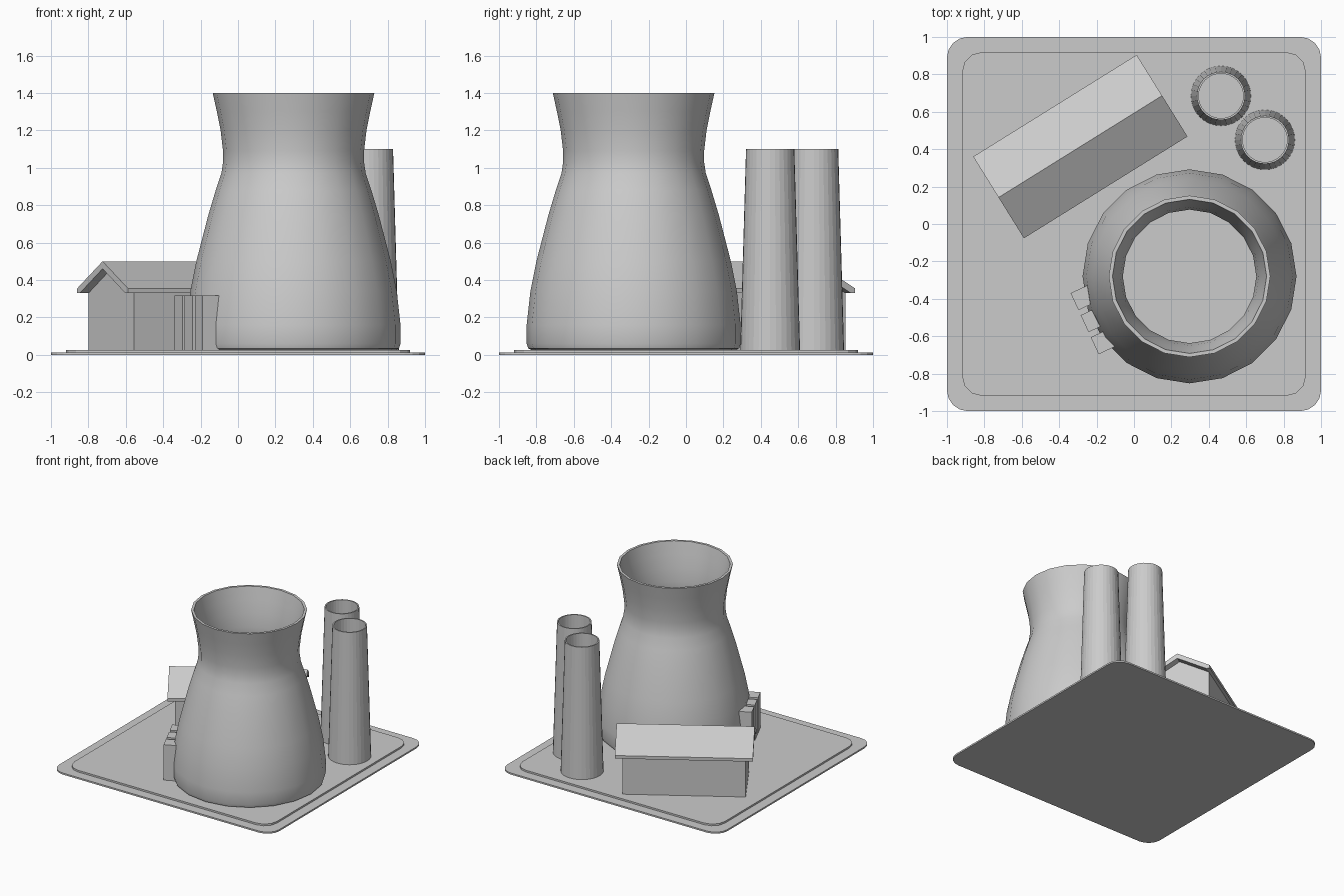
import bpy, bmesh
from math import sin, cos, pi, radians
from mathutils import Matrix, Vector

if "Cube" in bpy.data.objects:
    bpy.data.objects.remove(bpy.data.objects["Cube"])


def finish(name, bm, smooth=None):
    bmesh.ops.recalc_face_normals(bm, faces=bm.faces[:])
    me = bpy.data.meshes.new(name)
    bm.to_mesh(me)
    bm.free()
    ob = bpy.data.objects.new(name, me)
    bpy.context.collection.objects.link(ob)
    if smooth:
        bpy.ops.object.select_all(action='DESELECT')
        ob.select_set(True)
        bpy.context.view_layer.objects.active = ob
        bpy.ops.object.shade_smooth_by_angle(angle=radians(smooth))
    return ob


def lathe(name, profile, x, y, sides, smooth=None):
    # spins (radius, z) points; both ends are capped
    bm = bmesh.new()
    rings = [[bm.verts.new((x + r * cos(2 * pi * i / sides),
                            y + r * sin(2 * pi * i / sides), z))
              for i in range(sides)] for r, z in profile]
    for a, b in zip(rings, rings[1:]):
        for i in range(sides):
            j = (i + 1) % sides
            bm.faces.new((a[i], a[j], b[j], b[i]))
    bm.faces.new(rings[0])
    bm.faces.new(rings[-1])
    return finish(name, bm, smooth)


def extrude(name, outline, vec, matrix=Matrix()):
    bm = bmesh.new()
    f = bm.faces.new([bm.verts.new(p) for p in outline])
    new = bmesh.ops.extrude_face_region(bm, geom=[f], use_keep_orig=True)['geom']
    bmesh.ops.translate(bm, vec=vec, verts=[v for v in new if isinstance(v, bmesh.types.BMVert)])
    bm.transform(matrix)
    return finish(name, bm)


def plate(name, half, radius, z0, z1, steps):
    pts = []
    for k, (sx, sy) in enumerate([(1, 1), (-1, 1), (-1, -1), (1, -1)]):
        for i in range(steps + 1):
            a = (k + i / steps) * pi / 2
            pts.append((sx * (half - radius) + radius * cos(a),
                        sy * (half - radius) + radius * sin(a), z0))
    return extrude(name, pts, (0, 0, z1 - z0))


# ground slabs
plate("ground_slab", 1.0, 0.11, 0, 0.013, 4)
plate("raised_slab", 0.92, 0.11, 0.013, 0.027, 3)

# cooling tower: waisted shell, hollow with a floor
outer = [(.545, .025), (.564, .035), (.572, .06), (.572, .16), (.552, .34),
         (.52, .5), (.455, .75), (.416, .88), (.386, .97), (.377, 1.03),
         (.377, 1.09), (.39, 1.2), (.41, 1.3), (.432, 1.4)]
inner = [(r - .02, max(z, .05)) for r, z in reversed(outer[2:])]
lathe("cooling_tower", outer + inner, 0.297, -0.28, 20, 40)

# chimney stacks, hollow
for i, (x, y) in enumerate([(.465, .685), (.70, .45)]):
    lathe(f"chimney_{i + 1}", [(.16, .025), (.129, 1.1), (.119, 1.1), (.119, .04)],
          x, y, 32)

# hall: gabled walls and overhanging roof, turned on the site
site = Matrix.Translation((-.287, .414, 0)) @ Matrix.Rotation(radians(31.9), 4, 'Z')
L, W = .46, .232
extrude("hall_walls", [(-L, -W, .02), (-L, W, .02), (-L, W, .335), (-L, 0, .465),
                       (-L, -W, .335)], (2 * L, 0, 0), site)
R, E = .515, .257
extrude("hall_roof", [(-R, -E, .33), (-R, -E, .355), (-R, 0, .5), (-R, E, .355),
                      (-R, E, .33), (-R, W - .002, .33), (-R, 0, .46),
                      (-R, -W + .002, .33)], (2 * R, 0, 0), site)

# three cabinets against the tower foot
for i in range(3):
    m = (Matrix.Translation((-.318 + .054 * i, -.415 - .118 * i, 0))
         @ Matrix.Rotation(radians(25), 4, 'Z'))
    extrude(f"cabinet_{i + 1}", [(0, -.05, .025), (.1, -.05, .025), (.1, .05, .025),
                                 (0, .05, .025)], (0, 0, .293), m)
